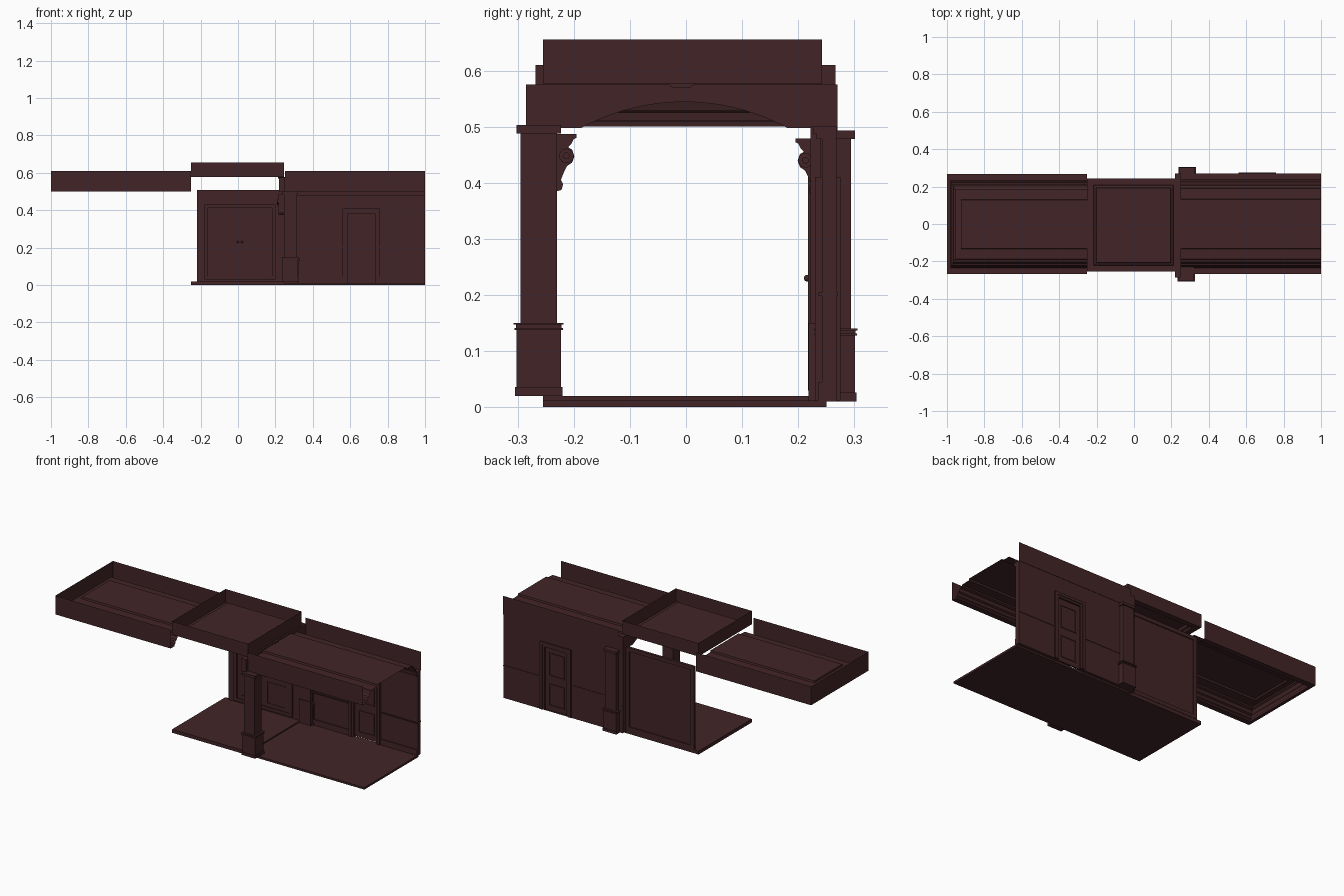
import bpy, bmesh, math

if "Cube" in bpy.data.objects:
    bpy.data.objects.remove(bpy.data.objects["Cube"])

mat = bpy.data.materials.new("dark_maroon")
mat.diffuse_color = (0.055, 0.018, 0.02, 1)
mat.use_nodes = True
mat.node_tree.nodes["Principled BSDF"].inputs["Base Color"].default_value = mat.diffuse_color


def finish(name, bm, recalc=True):
    if recalc:
        bmesh.ops.recalc_face_normals(bm, faces=bm.faces[:])
    me = bpy.data.meshes.new(name)
    bm.to_mesh(me)
    bm.free()
    me.materials.append(mat)
    ob = bpy.data.objects.new(name, me)
    bpy.context.collection.objects.link(ob)
    return ob


def boxes(name, items):
    """Each item is (x0, x1, y0, y1, z0, z1)."""
    bm = bmesh.new()
    for x0, x1, y0, y1, z0, z1 in items:
        vs = bmesh.ops.create_cube(bm, size=1)["verts"]
        for v in vs:
            v.co = (x0 if v.co.x < 0 else x1, y0 if v.co.y < 0 else y1, z0 if v.co.z < 0 else z1)
    return finish(name, bm)


def frame(x0, x1, z0, z1, w, y0, y1, bottom=True):
    """Rectangular trim lying in the xz plane, as a list of boxes."""
    parts = [(x0, x0 + w, y0, y1, z0, z1), (x1 - w, x1, y0, y1, z0, z1),
             (x0 + w, x1 - w, y0, y1, z1 - w, z1)]
    if bottom:
        parts.append((x0 + w, x1 - w, y0, y1, z0, z0 + w))
    return parts


def extrude_yz(name, pts, x0, x1):
    """Extrude a closed y-z outline along x."""
    bm = bmesh.new()
    f = bm.faces.new([bm.verts.new((x0, y, z)) for y, z in pts])
    new = bmesh.ops.extrude_face_region(bm, geom=[f])["geom"]
    for v in new:
        if isinstance(v, bmesh.types.BMVert):
            v.co.x = x1
    return finish(name, bm)


def tray(name, rings, sides):
    """Open-topped coffer sheet from nested rectangles (x0, x1, y0, y1, z)."""
    bm = bmesh.new()
    loops = [[bm.verts.new(p) for p in ((a, c, z), (b, c, z), (b, d, z), (a, d, z))]
             for a, b, c, d, z in rings]
    for p, q in zip(loops, loops[1:]):
        for i in sides:  # 0 front, 1 right, 2 back, 3 left
            j = (i + 1) % 4
            bm.faces.new((p[i], p[j], q[j], q[i]))
    bm.faces.new(loops[-1])
    return finish(name, bm)


# Floor slabs
boxes("hall_floor", [(0.245, 1, -0.255, 0.25, 0, 0.012)])
boxes("foyer_floor", [(-0.25, 0.245, -0.255, 0.24, 0, 0.02)])

# Hall ceilings: stepped coffer profile (inset from the outer side, height)
PROFILE = [(0, 0.61), (0, 0.5), (0.033, 0.5), (0.036, 0.508), (0.042, 0.512), (0.046, 0.525),
           (0.056, 0.53), (0.064, 0.545), (0.078, 0.55), (0.08, 0.558), (0.135, 0.56), (0.138, 0.57)]
tray("left_ceiling", [(-1 + i * 0.55, -0.25, -0.268 + i, 0.266 - i, z) for i, z in PROFILE], (0, 2, 3))
tray("right_ceiling", [(0.25, 1, -0.268 + i, 0.27 - i, z) for i, z in PROFILE], (0, 2))

# Foyer ceiling: closed square coffer
FOYER = [(0, 0.655), (0, 0.577), (0.033, 0.577), (0.036, 0.588), (0.046, 0.592), (0.05, 0.606)]
tray("foyer_ceiling", [(-0.25 + i, 0.245 - i, -0.255 + i, 0.242 - i, z) for i, z in FOYER], (0, 1, 2, 3))

# Arched beam between the two spaces, with its keystone
R = (0.183 ** 2 + 0.046 ** 2) / (2 * 0.046)
A = math.asin(0.183 / R)
arch = [(-0.003 + R * math.sin(-A + 2 * A * k / 24), 0.544 - R + R * math.cos(-A + 2 * A * k / 24))
        for k in range(25)]
extrude_yz("arched_beam", [(-0.285, 0.575), (-0.285, 0.498)] + arch + [(0.27, 0.498), (0.27, 0.575)],
           0.22, 0.252)
extrude_yz("keystone", [(-0.035, 0.578), (-0.025, 0.57), (0.008, 0.57), (0.017, 0.578)], 0.215, 0.257)

# Pillars: shaft, pedestal, rings and cap
for name, x0, x1, y0, y1, dz in (("front_pillar", 0.245, 0.315, -0.295, -0.23, 0),
                                 ("back_pillar", 0.25, 0.32, 0.24, 0.294, -0.01)):
    def slab(g, z0, z1):
        return (x0 - g, x1 + g, y0 - g, y1 + g, z0 + dz, z1 + dz)
    boxes(name, [slab(0, 0.15, 0.49), slab(0.007, 0.036, 0.138), slab(0.01, 0.02, 0.036),
                 slab(0.011, 0.138, 0.141), slab(0.008, 0.141, 0.147), slab(0.012, 0.147, 0.15),
                 slab(0.007, 0.488, 0.503)])

# Scroll brackets under the beam: outline of (reach, height), plus side scrolls
BRACKET = [(0, 0.385), (0.008, 0.387), (0.011, 0.397), (0.007, 0.405), (0.012, 0.418), (0.018, 0.43),
           (0.027, 0.436), (0.031, 0.447), (0.027, 0.459), (0.02, 0.463), (0.026, 0.47),
           (0.03, 0.478), (0.035, 0.48), (0.035, 0.487), (0, 0.487)]
for name, wall, s, dz in (("front_bracket", -0.23, 1, 0), ("back_bracket", 0.23, -1, -0.008)):
    extrude_yz(name, [(wall + s * r, z + dz) for r, z in BRACKET], 0.216, 0.25)
    c = (wall + s * 0.017, 0.448 + dz)
    for tag, rad, g in (("scroll", 0.013, 0.004), ("scroll_eye", 0.006, 0.007)):
        extrude_yz(name + "_" + tag, [(c[0] + rad * math.cos(t * math.pi / 8),
                   c[1] + rad * math.sin(t * math.pi / 8)) for t in range(16)], 0.216 - g, 0.25 + g)
# Plaster post carrying the back bracket
boxes("back_post", [(0.222, 0.25, 0.225, 0.27, 0.01, 0.505),
                    (0.25, 0.315, 0.222, 0.245, 0.012, 0.5), (0.245, 0.32, 0.218, 0.245, 0.012, 0.15)])

# Right hall wall with a doorway
boxes("hall_wall", [(0.25, 0.58, 0.242, 0.268, 0.01, 0.5), (0.74, 1, 0.242, 0.268, 0.01, 0.5),
                    (0.58, 0.74, 0.242, 0.268, 0.39, 0.5)])
trim = [(0.315, 1, 0.226, 0.242, 0.488, 0.5), (0.315, 1, 0.232, 0.242, 0.478, 0.488)]
for a, b in ((0.315, 0.56), (0.76, 1)):
    trim += [(a, b, 0.236, 0.242, 0.012, 0.045), (a, b, 0.236, 0.271, 0.198, 0.204)]
boxes("hall_wall_trim", trim)
boxes("hall_door_casing", frame(0.558, 0.76, 0.012, 0.41, 0.016, 0.23, 0.275, False)
      + frame(0.574, 0.744, 0.012, 0.394, 0.012, 0.236, 0.271, False))
leaf = [(0.586, 0.732, 0.252, 0.26, 0.012, 0.382)]
for z0, z1 in ((0.04, 0.17), (0.215, 0.35)):
    leaf += frame(0.608, 0.71, z0, z1, 0.006, 0.248, 0.264)
boxes("hall_door", leaf)

# Foyer wall, framed on both faces
boxes("foyer_wall", [(-0.22, 0.222, 0.226, 0.236, 0.02, 0.507)]
      + frame(-0.22, 0.222, 0.02, 0.507, 0.022, 0.226, 0.242))
boxes("foyer_door_casing", frame(-0.18, 0.2, 0.03, 0.43, 0.018, 0.217, 0.227))

# Double doors mirrored about their meeting line
cx = 0.01
doors = []
for s in (-1, 1):
    a, b = sorted((cx + s * 0.001, cx + s * 0.17))
    doors.append((a, b, 0.222, 0.227, 0.04, 0.41))
    for z0, z1 in ((0.065, 0.195), (0.225, 0.39)):
        doors += frame(a + 0.022, b - 0.022, z0, z1, 0.006, 0.219, 0.223)
boxes("double_doors", doors)
bm = bmesh.new()
for s in (-1, 1):
    vs = bmesh.ops.create_uvsphere(bm, u_segments=12, v_segments=8, radius=0.006)["verts"]
    bmesh.ops.translate(bm, verts=vs, vec=(cx + s * 0.011, 0.216, 0.23))
knobs = finish("door_knobs", bm)
for p in knobs.data.polygons:
    p.use_smooth = True
